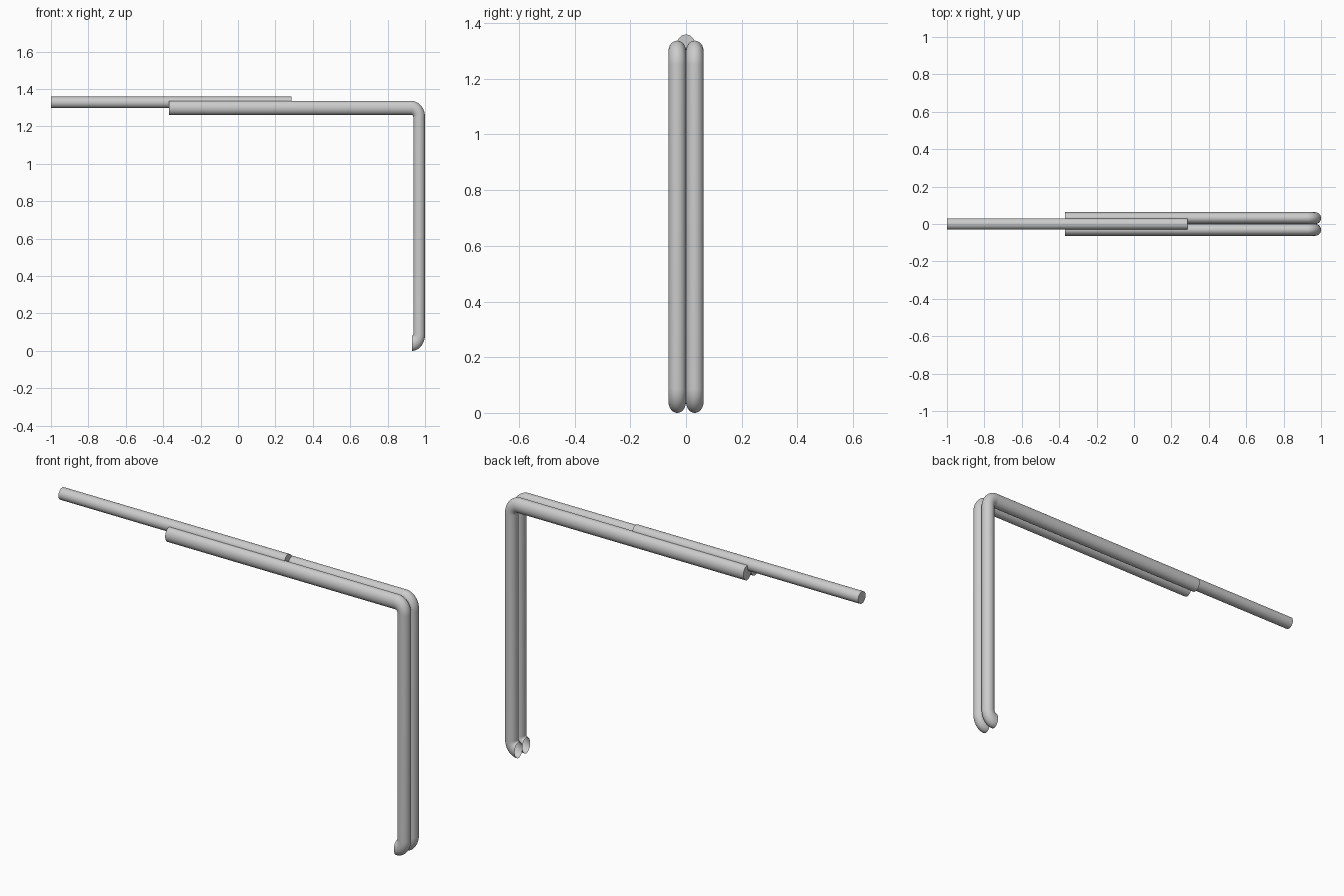
import bpy, bmesh, math

if "Cube" in bpy.data.objects:
    bpy.data.objects.remove(bpy.data.objects["Cube"])

SEG = 48


def finish(bm, name):
    bmesh.ops.recalc_face_normals(bm, faces=bm.faces)
    me = bpy.data.meshes.new(name)
    bm.to_mesh(me)
    bm.free()
    ob = bpy.data.objects.new(name, me)
    bpy.context.collection.objects.link(ob)
    bpy.ops.object.select_all(action='DESELECT')
    ob.select_set(True)
    bpy.context.view_layer.objects.active = ob
    bpy.ops.object.shade_smooth_by_angle(angle=math.radians(40))
    return ob


def sweep(name, stations, y, half_y, cap_start, cap_end):
    """Loft oval rings; each station is an (outer, inner) pair of x,z points."""
    bm = bmesh.new()
    rings = []
    for (ox, oz), (ix, iz) in stations:
        cx, cz, dx, dz = (ox + ix) / 2, (oz + iz) / 2, (ox - ix) / 2, (oz - iz) / 2
        ring = []
        for k in range(SEG):
            a = math.tau * k / SEG
            c, s = math.cos(a), math.sin(a)
            ring.append(bm.verts.new((cx + dx * c, y + half_y * s, cz + dz * c)))
        rings.append(ring)
    for a, b in zip(rings, rings[1:]):
        for k in range(SEG):
            n = (k + 1) % SEG
            bm.faces.new((a[k], a[n], b[n], b[k]))
    if cap_start:
        bm.faces.new(rings[0])
    if cap_end:
        bm.faces.new(rings[-1])
    return finish(bm, name)


def elbow(cx, cz, outer, inner, a0, a1, steps=14):
    out = []
    for i in range(steps + 1):
        a = math.radians(a0 + (a1 - a0) * i / steps)
        c, s = math.cos(a), math.sin(a)
        out.append(((cx + outer[0] * c, cz + outer[1] * s),
                    (cx + inner[0] * c, cz + inner[1] * s)))
    return out


# Twin bent tubes: horizontal arm, top elbow, leg, open foot elbow
path = [((-0.37, 1.337), (-0.37, 1.262))]
path += elbow(0.925, 1.25, (0.075, 0.087), (0.012, 0.012), 90, 0)
path += elbow(0.93, 0.088, (0.07, 0.088), (0.007, 0.007), 0, -90)
for side, y in (("front", -0.0315), ("back", 0.0315)):
    sweep(side + "_bent_tube", path, y, 0.0315, True, False)

# Straight rod resting in the groove between the tubes
rod = [((-1.0, 1.359), (-1.0, 1.298)), ((0.285, 1.359), (0.285, 1.298))]
sweep("top_rod", rod, 0.0, 0.0305, True, True)
